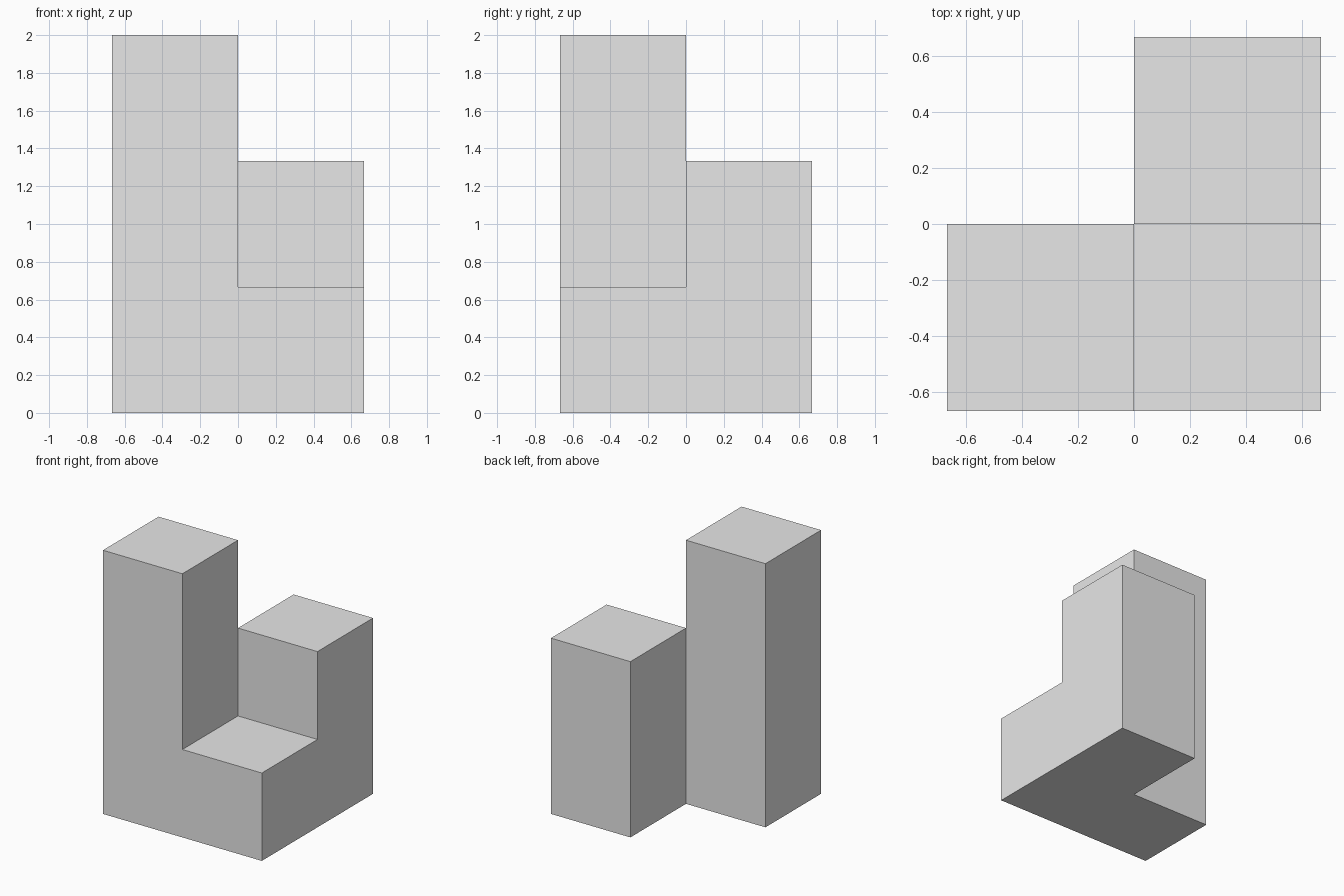
import bpy
import bmesh
from mathutils import Vector

cube = bpy.data.objects.get("Cube")
if cube:
    bpy.data.objects.remove(cube, do_unlink=True)

U = 2 / 3  # edge of one block unit

grey = bpy.data.materials.new("light_grey")
grey.use_nodes = True
grey.diffuse_color = (0.8, 0.8, 0.8, 1)
grey.node_tree.nodes["Principled BSDF"].inputs["Base Color"].default_value = (0.8, 0.8, 0.8, 1)


def raise_faces(bm, faces, height, keep=False):
    """Extrude faces straight up."""
    result = bmesh.ops.extrude_face_region(bm, geom=faces, use_keep_orig=keep)
    verts = [g for g in result["geom"] if isinstance(g, bmesh.types.BMVert)]
    bmesh.ops.translate(bm, verts=verts, vec=Vector((0, 0, height)))
    return [g for g in result["geom"] if isinstance(g, bmesh.types.BMFace)]


def top_at(faces, sx, sy):
    """Pick the top face lying in one quadrant."""
    return [f for f in faces
            if f.calc_center_median().x * sx > 0 and f.calc_center_median().y * sy > 0]


bm = bmesh.new()

# L-shaped footprint: a two by two grid without its back right cell
bmesh.ops.create_grid(bm, x_segments=2, y_segments=2, size=U)
bmesh.ops.delete(bm, geom=top_at(bm.faces, -1, 1), context="FACES")

# Low base, then the tall front column and the shorter back column
tops = raise_faces(bm, bm.faces[:], U, keep=True)
front, back = top_at(tops, -1, -1), top_at(tops, 1, 1)
raise_faces(bm, front, 2 * U)
raise_faces(bm, back, U)

# Clean flat sides
bmesh.ops.recalc_face_normals(bm, faces=bm.faces[:])
bmesh.ops.dissolve_limit(bm, angle_limit=0.01, verts=bm.verts[:], edges=bm.edges[:])

mesh = bpy.data.meshes.new("stepped_block")
bm.to_mesh(mesh)
bm.free()
mesh.materials.append(grey)
block = bpy.data.objects.new("stepped_block", mesh)
bpy.context.collection.objects.link(block)
